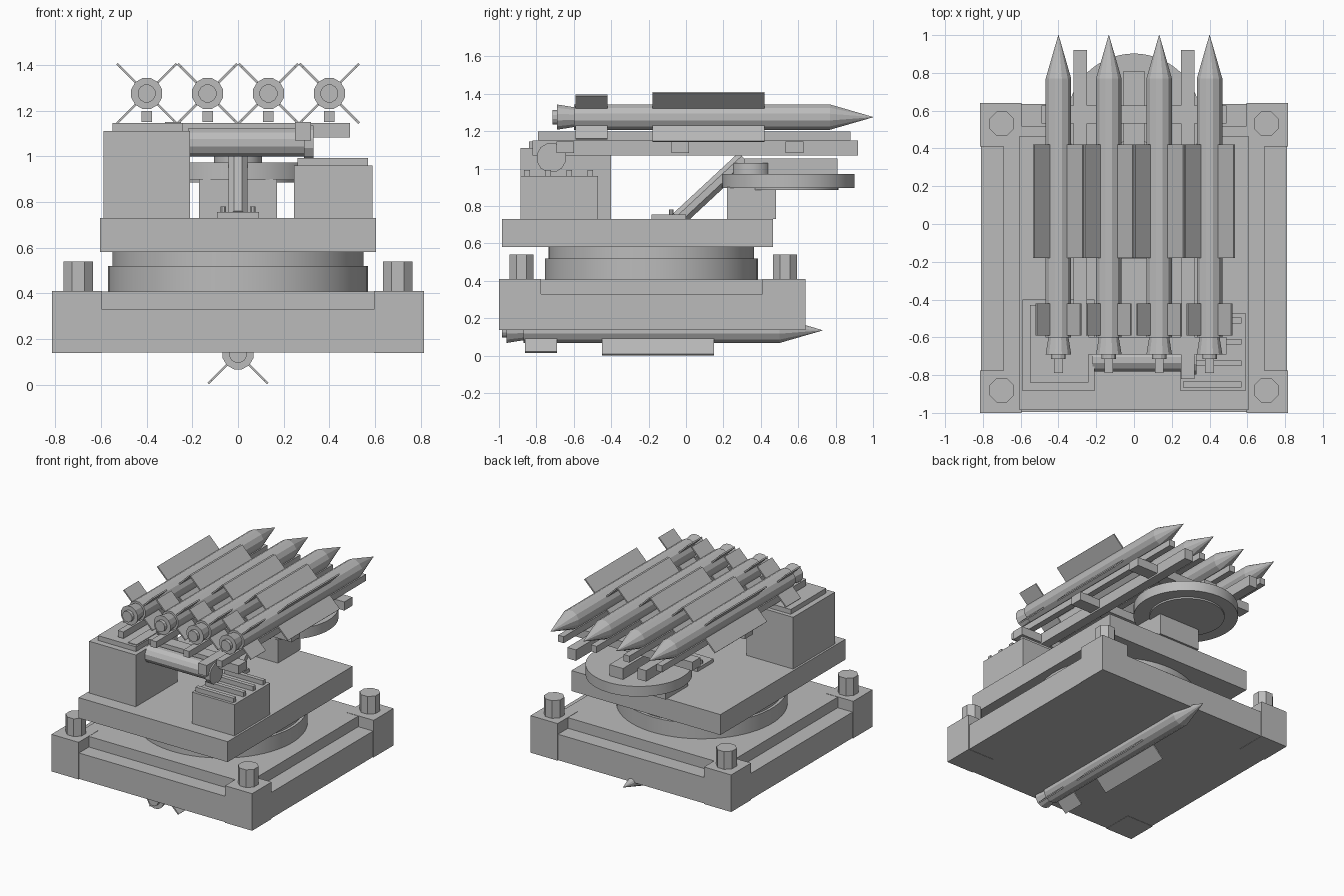
import bpy, bmesh, math
from mathutils import Vector, Matrix

cube = bpy.data.objects.get("Cube")
if cube:
    bpy.data.objects.remove(cube, do_unlink=True)

grey = bpy.data.materials.new("plain_grey")
grey.use_nodes = True
grey.diffuse_color = (0.5, 0.5, 0.5, 1)
grey.node_tree.nodes["Principled BSDF"].inputs["Base Color"].default_value = (0.5, 0.5, 0.5, 1)


def finish(name, bm, smooth=False):
    bmesh.ops.recalc_face_normals(bm, faces=bm.faces)
    mesh = bpy.data.meshes.new(name)
    bm.to_mesh(mesh)
    bm.free()
    mesh.materials.append(grey)
    ob = bpy.data.objects.new(name, mesh)
    bpy.context.collection.objects.link(ob)
    if smooth:
        bpy.ops.object.select_all(action="DESELECT")
        ob.select_set(True)
        bpy.context.view_layer.objects.active = ob
        bpy.ops.object.shade_smooth_by_angle(angle=math.radians(25))
    return ob


def add_box(bm, x, y, z, turn=Matrix()):
    """Box from (low, high) ranges, optionally transformed."""
    size = Matrix.Diagonal((x[1] - x[0], y[1] - y[0], z[1] - z[0], 1))
    mid = Matrix.Translation((sum(x) / 2, sum(y) / 2, sum(z) / 2))
    bmesh.ops.create_cube(bm, size=1, matrix=turn @ mid @ size)


def box(name, x, y, z):
    bm = bmesh.new()
    add_box(bm, x, y, z)
    return finish(name, bm)


def add_tube(bm, a, b, r1, r2, sides):
    """Cylinder or cone from point a to point b, with a flat side up."""
    a, b = Vector(a), Vector(b)
    turn = (b - a).to_track_quat("Z", "Y").to_matrix().to_4x4()
    spin = Matrix.Rotation(math.pi / sides, 4, "Z")
    bmesh.ops.create_cone(bm, cap_ends=True, segments=sides, radius1=r1, radius2=r2,
                          depth=(b - a).length,
                          matrix=Matrix.Translation((a + b) / 2) @ turn @ spin)


def tube(name, a, b, r, sides, smooth=False):
    bm = bmesh.new()
    add_tube(bm, a, b, r, r, sides)
    return finish(name, bm, smooth)


def missile(name, x, y, z):
    bm = bmesh.new()
    # tail to nose: position along the length and radius
    stations = [(-0.715, 0.04), (-0.69, 0.04), (-0.69, 0.07), (-0.6, 0.055),
                (-0.6, 0.07), (0.77, 0.07), (1.0, 0.001)]
    for (p, r), (q, s) in zip(stations, stations[1:]):
        if q > p:
            add_tube(bm, (x, y + p, z), (x, y + q, z), r, s, 12)
    # two sets of crossed fins
    for low, high, reach in ((-0.18, 0.42, 0.184), (-0.59, -0.42, 0.166)):
        for sign in (-1, 1):
            turn = Matrix.Translation((x, y, z)) @ Matrix.Rotation(sign * math.pi / 4, 4, "Y")
            add_box(bm, (-reach, reach), (low, high), (-0.005, 0.005), turn)
    finish(name, bm)


# stepped base with corner blocks and bolts
box("base_slab", (-0.81, 0.81), (-0.995, 0.635), (0.14, 0.33))
box("base_top", (-0.69, 0.69), (-0.88, 0.52), (0.33, 0.408))
for side, sx in (("right", -1), ("left", 1)):
    x = sorted((sx * 0.595, sx * 0.815))
    for end, low, high, mid in (("front", -1.0, -0.775, -0.88), ("back", 0.41, 0.64, 0.53)):
        box(f"{end}_{side}_corner", x, (low, high), (0.138, 0.41))
        tube(f"{end}_{side}_bolt", (sx * 0.70, mid, 0.41), (sx * 0.70, mid, 0.54), 0.07, 8)

# turntable and platform
tube("turntable_lower", (0, -0.185, 0.40), (0, -0.185, 0.52), 0.57, 64, True)
tube("turntable_upper", (0, -0.185, 0.52), (0, -0.185, 0.59), 0.55, 64, True)
box("platform", (-0.605, 0.605), (-0.985, 0.465), (0.58, 0.73))

# towers beside the pivot
box("tall_tower", (-0.59, -0.21), (-0.885, -0.40), (0.73, 1.11))
box("tall_tower_cap", (-0.55, -0.24), (-0.84, -0.43), (1.11, 1.145))
box("short_tower", (0.245, 0.59), (-0.885, -0.47), (0.73, 0.96))
for i in range(4):
    y = -0.85 + 0.113 * i
    box(f"short_tower_rib_{i + 1}", (0.26, 0.57), (y - 0.015, y + 0.015), (0.96, 0.993))

# pivot shaft
tube("pivot_shaft", (-0.22, -0.72, 1.06), (0.30, -0.72, 1.06), 0.063, 12)
tube("pivot_end", (0.29, -0.72, 1.058), (0.33, -0.72, 1.058), 0.08, 12)

# launch frame
for side, x in (("right", -0.285), ("left", 0.285)):
    box(f"{side}_frame_beam", (x - 0.035, x + 0.035), (-0.82, 0.92), (1.07, 1.15))
for i, y in enumerate((-0.645, -0.03, 0.58)):
    box(f"frame_crossbar_{i + 1}", (-0.49, 0.49), (y - 0.047, y + 0.047), (1.082, 1.145))

# missiles on their launch rails, and one below the base
for i in range(4):
    x = -0.4 + 0.2667 * i
    box(f"launch_rail_{i + 1}", (x - 0.023, x + 0.023), (-0.79, 0.88), (1.15, 1.198))
    missile(f"missile_{i + 1}", x, 0, 1.275)
missile("underside_missile", 0, -0.27, 0.135)

# disc on its pedestal behind the frame
box("disc_pedestal", (-0.17, 0.17), (0.22, 0.48), (0.73, 0.90))
tube("disc", (0, 0.547, 0.897), (0, 0.547, 0.972), 0.355, 64, True)
tube("disc_underside", (0, 0.56, 0.885), (0, 0.56, 0.90), 0.255, 64, True)
tube("disc_hub", (0, 0.35, 0.97), (0, 0.35, 1.03), 0.105, 32, True)
box("disc_arm", (-0.055, 0.055), (0.31, 0.81), (0.97, 1.053))

# lifting strut with foot plate
tube("lifting_strut", (0, -0.04, 0.73), (0, 0.31, 1.055), 0.045, 8)
box("strut_foot", (-0.093, 0.093), (-0.185, 0.0), (0.73, 0.755))
for side, x in (("right", -0.065), ("left", 0.065)):
    tube(f"{side}_foot_bolt", (x, -0.08, 0.75), (x, -0.08, 0.78), 0.013, 8)
